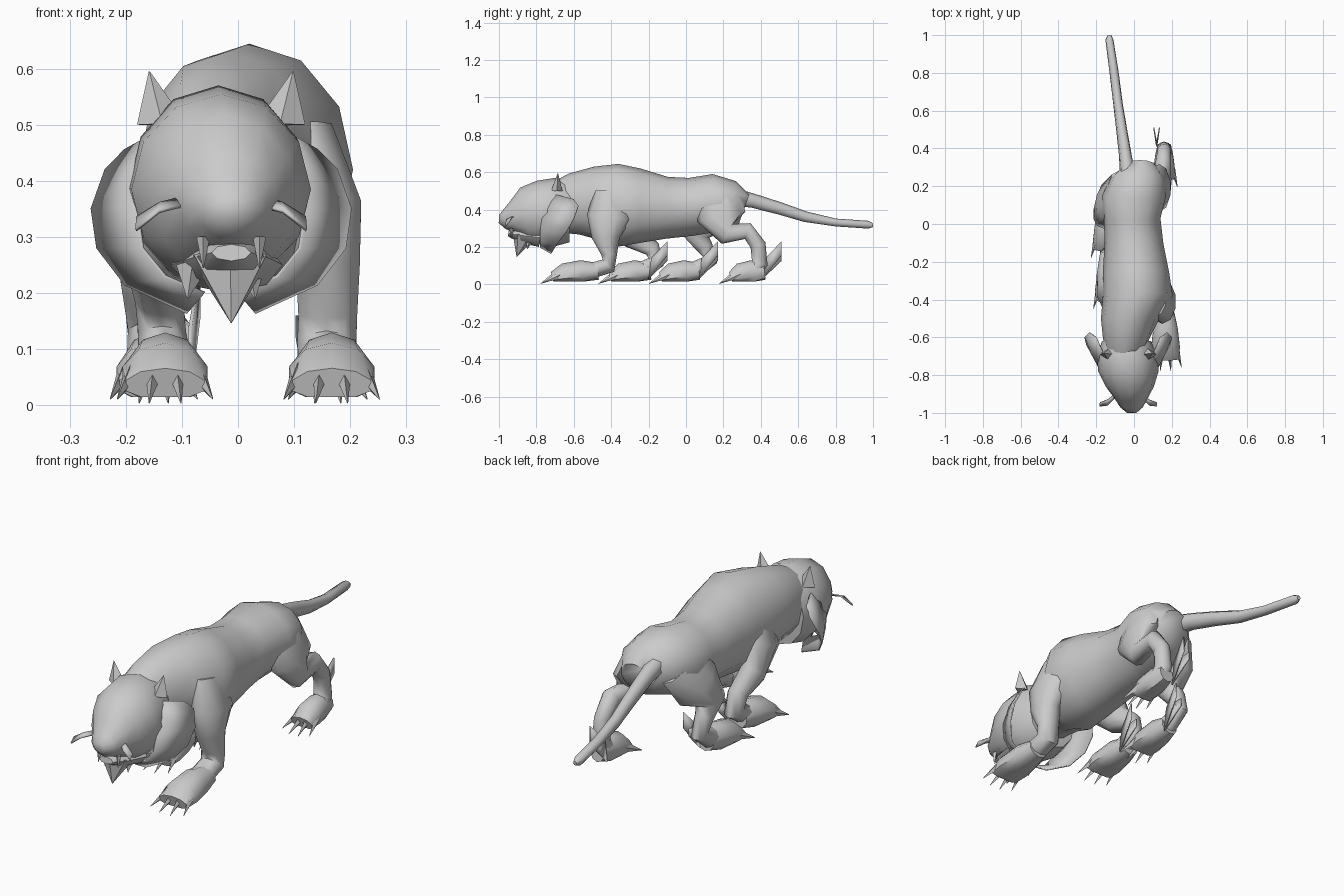
import bpy, bmesh, math
from mathutils import Vector

cube = bpy.data.objects.get("Cube")
if cube:
    bpy.data.objects.remove(cube, do_unlink=True)

fur = bpy.data.materials.new("grey fur")
fur.use_nodes = True
fur.diffuse_color = (0.6, 0.6, 0.6, 1)
fur.node_tree.nodes["Principled BSDF"].inputs["Base Color"].default_value = (0.6, 0.6, 0.6, 1)


def finish(name, bm, angle):
    bmesh.ops.recalc_face_normals(bm, faces=bm.faces[:])
    mesh = bpy.data.meshes.new(name)
    bm.to_mesh(mesh)
    bm.free()
    mesh.materials.append(fur)
    ob = bpy.data.objects.new(name, mesh)
    bpy.context.collection.objects.link(ob)
    bpy.ops.object.select_all(action='DESELECT')
    ob.select_set(True)
    bpy.context.view_layer.objects.active = ob
    bpy.ops.object.shade_smooth_by_angle(angle=math.radians(angle))
    return ob


def loft(name, path, sides=10, floor=None, angle=60):
    """Tube through (x, y, z, half width, half depth) sections."""
    bm = bmesh.new()
    rings = []
    for i, (x, y, z, rx, rd) in enumerate(path):
        a, b = path[max(i - 1, 0)], path[min(i + 1, len(path) - 1)]
        across = Vector((0, a[2] - b[2], b[1] - a[1])).normalized()
        ring = []
        for k in range(sides):
            t = 2 * math.pi * k / sides + math.pi / 2
            p = Vector((x + rx * math.cos(t), y, z)) + across * rd * math.sin(t)
            if floor is not None:
                p.z = max(p.z, floor)
            ring.append(bm.verts.new(p))
        rings.append(ring)
    for r, s in zip(rings, rings[1:]):
        for k in range(sides):
            j = (k + 1) % sides
            bm.faces.new((r[k], r[j], s[j], s[k]))
    bm.faces.new(rings[0])
    bm.faces.new(rings[-1])
    return finish(name, bm, angle)


def spike(name, base, tip, rx, rd, sides=4):
    return loft(name, [(*base, rx, rd), (*tip, 0.001, 0.001)], sides, angle=30)


def strip(name, edge_a, edge_b, thick=0.006):
    """Thin sheet spanning two edges."""
    bm = bmesh.new()
    a = [bm.verts.new(p) for p in edge_a]
    b = [bm.verts.new(p) for p in edge_b]
    for i in range(len(a) - 1):
        bm.faces.new((a[i], a[i + 1], b[i + 1], b[i]))
    ob = finish(name, bm, 40)
    mod = ob.modifiers.new("thickness", 'SOLIDIFY')
    mod.thickness = thick
    mod.offset = 0


# Torso, neck to rump
loft("torso", [
    (-.05, -.68, .41, .10, .14), (-.04, -.60, .43, .125, .165),
    (-.02, -.50, .44, .155, .19), (.02, -.38, .42, .185, .225),
    (.01, -.25, .42, .175, .20), (0, -.10, .41, .155, .165),
    (-.01, .03, .415, .15, .155), (0, .15, .435, .17, .155),
    (.02, .24, .425, .145, .13), (.03, .31, .40, .085, .085)], 12)

# Tail
loft("tail", [
    (-.03, .24, .47, .045, .05), (-.045, .36, .445, .035, .04),
    (-.065, .50, .405, .03, .035), (-.085, .64, .36, .026, .03),
    (-.105, .80, .33, .025, .022), (-.13, .975, .318, .022, .022),
    (-.13, 1.0, .315, .01, .01)], 7)

# Head and muzzle
loft("head", [
    (-.04, -.62, .385, .13, .16), (-.035, -.70, .387, .16, .183),
    (-.03, -.78, .385, .16, .17), (-.022, -.86, .37, .128, .15),
    (-.016, -.92, .36, .09, .09), (-.013, -.97, .348, .06, .053),
    (-.012, -1.0, .35, .025, .022)], 12)
loft("lower_jaw", [
    (-.02, -.78, .25, .10, .05), (-.014, -.88, .262, .07, .04),
    (-.012, -.95, .272, .035, .015)], 8)
spike("beard", (-.014, -.87, .26), (-.012, -.905, .147), .075, .06, 6)

CX = -.03
for s, side in ((1, "left"), (-1, "right")):
    def pt(x, y, z):
        return (CX + s * x, y, z)
    spike(side + "_ear", pt(.105, -.69, .50), pt(.128, -.685, .595), .045, .03)
    # Cheek fur fans backwards from the face
    strip(side + "_cheek_ruff",
          [pt(.125, -.70, .48), pt(.15, -.73, .42), pt(.15, -.77, .35),
           pt(.14, -.78, .28), pt(.10, -.78, .23), pt(.03, -.78, .20)],
          [pt(.17, -.60, .455), pt(.205, -.575, .42), pt(.23, -.60, .35),
           pt(.22, -.64, .28), pt(.17, -.69, .215), pt(.06, -.72, .165)])
    strip(side + "_whiskers",
          [pt(.07, -.90, .37), pt(.11, -.93, .36), pt(.15, -.945, .335)],
          [pt(.07, -.92, .355), pt(.11, -.96, .345), pt(.152, -.965, .312)])
    x = -.012 + s * .05
    spike(side + "_fang", (x, -.93, .30), (x, -.935, .245), .012, .012)
    spike(side + "_jaw_tuft", pt(.05, -.83, .25), pt(.06, -.85, .19), .03, .03)


def paw(name, x, toe, heel, width=.08):
    """Flat-soled paw with four claws; toe and heel are y positions."""
    d = toe - heel
    loft(name, [
        (x, heel, .07, width * .62, .045), (x, heel + d * .35, .062, width * .85, .068),
        (x, heel + d * .75, .05, width, .062), (x, toe, .035, width * .92, .032)],
        10, floor=.015, angle=45)
    for i in range(4):
        f = (i - 1.5) / 1.5
        cx = x + f * width * .75
        back = .02 * f * f
        spike(f"{name}_claw_{i + 1}", (cx, toe + .03 + back, .055),
              (cx + f * .025, toe - .065 + back, .003 + back * .4), .014, .024)


def heel_tuft(name, x, y):
    """Pair of pointed fur blades behind the heel."""
    for i, lean in enumerate((-.015, .015)):
        strip(f"{name}_{i + 1}",
              [(x, y, .03), (x + lean, y + .10, .125 + i * .03)],
              [(x, y + .015, .14), (x + lean, y + .10, .16 + i * .07)])


# Left front leg, reaching forward
loft("left_front_leg", [
    (.11, -.40, .50, .06, .09), (.15, -.41, .36, .073, .12),
    (.16, -.43, .25, .06, .075), (.16, -.41, .16, .055, .042),
    (.158, -.415, .10, .055, .045), (.16, -.50, .075, .055, .042)])
paw("left_front_paw", .167, -.715, -.47)

# Right front leg, pushing back
loft("right_front_leg", [
    (-.08, -.38, .48, .06, .09), (-.13, -.36, .36, .065, .11),
    (-.145, -.28, .25, .055, .065), (-.14, -.18, .19, .045, .045),
    (-.135, -.16, .12, .045, .045), (-.13, -.24, .075, .05, .045)])
paw("right_front_paw", -.13, -.405, -.19)
heel_tuft("right_front_tuft", -.085, -.20)

# Right hind leg, stepping forward
loft("right_hind_leg", [
    (-.08, .18, .46, .06, .12), (-.13, .12, .36, .07, .13),
    (-.16, .05, .26, .058, .075), (-.165, .10, .20, .042, .045),
    (-.16, .13, .13, .038, .04), (-.155, .05, .08, .045, .045)])
paw("right_hind_paw", -.15, -.135, .07, .07)
heel_tuft("right_hind_tuft", -.12, .07)

# Left hind leg, trailing
loft("left_hind_leg", [
    (.10, .18, .46, .06, .12), (.135, .19, .36, .06, .13),
    (.15, .22, .27, .05, .06), (.155, .33, .285, .042, .045),
    (.16, .385, .21, .036, .042), (.16, .395, .11, .04, .042),
    (.16, .36, .07, .045, .045)])
paw("left_hind_paw", .16, .24, .42, .06)
heel_tuft("left_hind_tuft", .12, .41)
